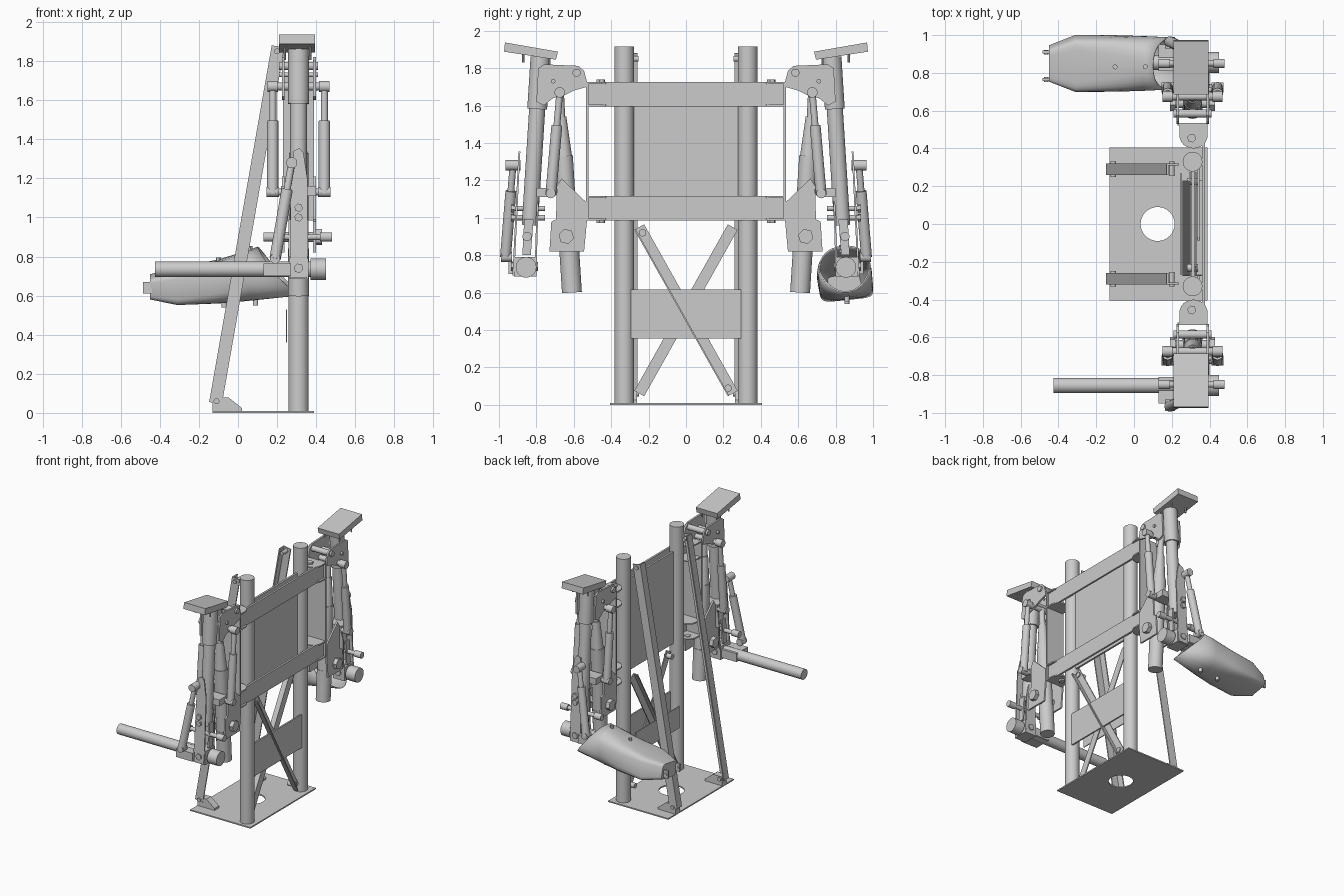
import bpy, bmesh, math
from mathutils import Vector as V

if "Cube" in bpy.data.objects:
    bpy.data.objects.remove(bpy.data.objects["Cube"])


def add_mesh(name, bm):
    bmesh.ops.recalc_face_normals(bm, faces=bm.faces)
    me = bpy.data.meshes.new(name)
    bm.to_mesh(me)
    bm.free()
    ob = bpy.data.objects.new(name, me)
    bpy.context.collection.objects.link(ob)
    return ob


def loft(name, rings, caps=True):
    bm = bmesh.new()
    vs = [[bm.verts.new(p) for p in r] for r in rings]
    n = len(rings[0])
    for a, b in zip(vs, vs[1:]):
        for i in range(n):
            bm.faces.new((a[i], a[(i + 1) % n], b[(i + 1) % n], b[i]))
    bm.faces.new(vs[0])
    if caps:
        bm.faces.new(vs[-1])
    return add_mesh(name, bm)


def prism(name, axis, prof, a, b):
    """Extrude a 2D profile along an axis from a to b."""
    put = {'x': lambda p, t: (t, p[0], p[1]),
           'y': lambda p, t: (p[0], t, p[1]),
           'z': lambda p, t: (p[0], p[1], t)}[axis]
    return loft(name, [[put(p, t) for p in prof] for t in (a, b)])


def box(name, x0, x1, y0, y1, z0, z1):
    return prism(name, 'z', [(x0, y0), (x1, y0), (x1, y1), (x0, y1)], z0, z1)


def beam(name, p, q, prof, side):
    """Sweep a profile between two points; profile axes are side and d x side."""
    p, q = V(p), V(q)
    u = V(side)
    w = (q - p).normalized().cross(u).normalized()
    return loft(name, [[e + u * a + w * b for a, b in prof] for e in (p, q)])


def rod(name, p, q, r, r2=None, n=24):
    p, q = V(p), V(q)
    d = (q - p).normalized()
    u = d.orthogonal().normalized()
    w = d.cross(u)
    ang = [2 * math.pi * i / n for i in range(n)]
    return loft(name, [[e + (u * math.cos(t) + w * math.sin(t)) * k for t in ang]
                       for e, k in ((p, r), (q, r if r2 is None else r2))])


def mix(p, q, t):
    return V(p).lerp(V(q), t)


# base plate with round hole
base = box("base_plate", -.13, .39, -.405, .405, 0, .01)
cut = rod("hole_cutter", (.125, 0, -.1), (.125, 0, .1), .09, n=32)
cut.hide_render = True
mod = base.modifiers.new("hole", 'BOOLEAN')
mod.operation, mod.object, mod.solver = 'DIFFERENCE', cut, 'EXACT'
bpy.context.view_layer.objects.active = base
bpy.ops.object.modifier_apply(modifier="hole")
bpy.data.objects.remove(cut)

# frame: cross beams, panels
for nm, z0, z1 in (("upper_beam", 1.595, 1.725), ("lower_beam", .985, 1.115)):
    box(nm, .36, .375, -.53, .53, z0, z1)
box("centre_panel", .305, .32, -.285, .285, 1.0, 1.72)
box("bottom_crossplate", .335, .347, -.3, .3, .355, .615)
box("rear_crossplate", .245, .252, -.27, .27, .36, .53)

# angle-iron X braces between the posts
for s in (-1, 1):
    a, b = V((.31 + s * .012, -s * .25, .95)), V((.31 + s * .012, s * .25, .06))
    beam("cross_brace", a, b, [(0, -.03), (.008 * s, -.03), (.008 * s, .022), (.04 * s, .022),
                               (.04 * s, .03), (0, .03)], (1, 0, 0))
for y, z in ((-.232, .92), (.225, .088)):
    rod("brace_bolt", (.28, y, z), (.34, y, z), .02, n=12)

for s in (-1, 1):
    def P(x, y, z):
        return V((x, s * y, z))

    def plate(name, prof, x0, x1):
        return prism(name, 'x', [(s * y, z) for y, z in prof], x0, x1)

    def sbox(name, x0, x1, y0, y1, z0, z1):
        return box(name, x0, x1, s * y0, s * y1, z0, z1)

    # post and leaning angle-iron stay with foot bracket
    rod("post", P(.31, .33, 0), P(.31, .33, 1.915), .052, n=32)
    angle = [(-.03, .033), (.03, .033), (.03, -.033), (.021, -.033), (.021, .024), (-.03, .024)]
    beam("rear_stay", P(-.115, .29, .05), P(.205, .29, 1.875), [(a, s * b) for a, b in angle], (0, s, 0))
    prism("foot_bracket", 'y', [(-.13, .01), (.02, .01), (.02, .025), (-.05, .08), (-.13, .08)],
          s * .262, s * .318)
    rod("foot_pin", P(-.11, .25, .06), P(-.11, .33, .06), .015, n=12)
    rod("stay_top_pin", P(.2, .255, 1.85), P(.2, .33, 1.85), .015, n=12)

    # hinge tabs and upright mounting plate
    arc = [(.315 + .075 * math.cos(t), .47 - .07 * math.sin(t))
           for t in [math.pi * i / 12 for i in range(13)]]
    tab = [(x, s * y) for x, y in arc + [(.24, .53), (.39, .53)]]
    for z in (.985, 1.105, 1.595, 1.715):
        prism("hinge_tab", 'z', tab, z, z + .01)
    for z0, z1 in ((.972, 1.0), (1.71, 1.738)):
        rod("hinge_bolt", P(.305, .455, z0), P(.305, .455, z1), .024, n=6)
    sbox("mounting_plate", .23, .39, .522, .534, .985, 1.725)

    # upper and lower arm brackets (plate pairs)
    up = [(.53, 1.7), (.53, 1.73), (.545, 1.785), (.575, 1.812), (.76, 1.82), (.79, 1.8),
          (.8, 1.62), (.76, 1.6), (.71, 1.64), (.65, 1.655), (.6, 1.68)]
    low = [(.53, 1.08), (.53, .98), (.545, .82), (.73, .82), (.72, .98), (.695, .99),
           (.69, 1.17), (.665, 1.21)]
    for x in (.225, .385):
        plate("upper_bracket", up, x, x + .013)
        plate("lower_bracket", low, x, x + .013)
    for y, z, r in ((.585, 1.775, .022), (.71, 1.73, .012)):
        rod("bracket_pin", P(.21, y, z), P(.41, y, z), r, n=12)
    rod("pivot_bolt", P(.2, .64, .9), P(.42, .64, .9), .025)
    for x in (.19, .4):
        rod("pivot_bolt_head", P(x, .64, .9), P(x + .03, .64, .9), .042, n=6)

    # main lift cylinder
    rod("lift_base", P(.31, .61, .6), P(.31, .625, .84), .053, n=32)
    rod("lift_body", P(.31, .625, .84), P(.31, .655, 1.33), .05, n=32)
    rod("lift_neck", P(.31, .655, 1.33), P(.31, .668, 1.54), .045, .028)
    rod("lift_rod", P(.31, .668, 1.54), P(.31, .675, 1.68), .022)

    # twin side cylinders with end bosses
    rod("side_cylinder_axle", P(.16, .675, 1.67), P(.46, .675, 1.67), .02)
    rod("side_cylinder_lower_axle", P(.15, .722, 1.13), P(.47, .722, 1.13), .018)
    for x in (.178, .442):
        a, b = P(x, .675, 1.67), P(x, .723, 1.12)
        rod("side_rod", a, mix(a, b, .35), .018)
        rod("side_cylinder", mix(a, b, .32), b, .029)
        rod("side_boss", P(x - .027, .675, 1.67), P(x + .027, .675, 1.67), .028)
        rod("side_lower_boss", P(x - .032, .723, 1.13), P(x + .032, .723, 1.13), .026)

    # upper arm column and sloping head block
    a, b = P(.31, .778, 1.86), P(.31, .835, .96)
    rod("column_sleeve", a, mix(a, b, .31), .053, n=32)
    rod("column_tube", mix(a, b, .3), b, .043, n=32)
    plate("head_block", [(.685, 1.888), (.968, 1.937), (.973, 1.888), (.695, 1.845)], .21, .395)
    for y in (.73, .87):
        for x in (.24, .37):
            rod("head_pin", P(x, y, 1.80 + (y - .7) * .17), P(x, y, 1.88), .006, n=8)
    sbox("cylinder_lug", .22, .4, .705, .8, 1.11, 1.16)

    # forearm link plates and their bolts
    link = [(.265, .69), (.35, .69), (.355, .75), (.355, 1.2), (.335, 1.33), (.315, 1.355),
            (.285, 1.34), (.275, 1.25), (.27, 1.1)]
    for y0, y1, top in ((.918, .886, 1.0), (.8, .788, .62)):
        loft("forearm_link", [[P(x, y0 + k + (y1 - y0) * (z - .69) / .66, .69 + (z - .69) * top)
                               for x, z in link] for k in (0, .01)])
    for z in (1.0, 1.05):
        rod("link_bolt", P(.31, .755, z), P(.31, .93, z), .014, n=12)
        rod("link_bolt_head", P(.31, .92, z), P(.31, .935, z), .022, n=6)
    rod("elbow_pin", P(.16, .85, .9), P(.44, .85, .9), .016, n=12)
    for x in (.13, .42):
        rod("elbow_nut", P(x, .85, .9), P(x + .06, .85, .9), .025, n=12)
    for x in (.265, .355):
        prism("elbow_clevis", 'x', [(s * y, z) for y, z in ((.815, .99), (.865, .99), (.875, .8), (.83, .8))],
              x - .006, x + .006)

    # outer tilt cylinder
    a, b = P(.275, .925, 1.28), P(.19, .965, .79)
    rod("tilt_rod", a, mix(a, b, .4), .018)
    rod("tilt_cylinder", mix(a, b, .28), b, .029)
    rod("tilt_top_boss", P(.275, .885, 1.28), P(.275, .965, 1.28), .028)
    rod("tilt_lower_boss", P(.19, .93, .79), P(.19, .99, .79), .026)

    # wrist block, boss and tool tube
    sbox("wrist_block", .26, .36, .8, .92, .685, .79)
    sbox("wrist_lug", .13, .27, .81, .95, .70, .765)
    rod("wrist_pin", P(.31, .79, .74), P(.31, .935, .74), .025, n=6)
    rod("wrist_boss", P(.37, .855, .735), P(.45, .855, .735), .055, n=32)
    rod("tool_tube", P(-.425 if s < 0 else .0, .855, .735), P(.38, .855, .735), .04, n=32)

# hollow scoop-mouthed pod on the +y arm: (x, half width, z bottom, z top, squareness)
rings = []
for x, hw, zb, zt, n in ((-.45, .088, .59, .7, 6), (-.31, .143, .56, .735, 6), (-.1, .145, .565, .78, 3.6),
                         (.05, .143, .575, .83, 2.6), (None, .138, .6, .85, 2.2)):
    ring = []
    for i in range(28):
        t = 2 * math.pi * i / 28
        c, d = math.cos(t), math.sin(t)
        u = math.copysign(abs(c) ** (2 / n), c)
        v = math.copysign(abs(d) ** (2 / n), d)
        px = x
        if x is None:  # slanted mouth with a narrowing lower lip
            px = .19 + .12 * max(0, -v) - .09 * max(0, v)
            u *= 1 - .25 * max(0, -v)
        ring.append((px, .85 + hw * u - .015 * v, (zb + zt) / 2 + (zt - zb) / 2 * v + .015 * u))
    rings.append(ring)
pod = loft("pod_shell", rings, caps=False)
sol = pod.modifiers.new("wall", 'SOLIDIFY')
sol.thickness, sol.offset = .008, -1

# pod end lugs and bolts
for y in (.765, .91):
    box("pod_lug", -.485, -.44, y - .008, y + .008, .61, .67)
    rod("pod_lug_pin", (-.465, y - .012, .64), (-.465, y + .012, .64), .012, n=12)
for x, zt, zb in ((-.1, .785, .56), (.06, .845, .57)):
    rod("pod_top_bolt", (x, .832, zt - .03), (x, .832, zt + .01), .014, n=6)
    rod("pod_bottom_bolt", (x + .03, .86, zb - .02), (x + .03, .86, zb + .03), .014, n=12)

# smooth curved faces, keep edges sharp
bpy.ops.object.select_all(action='SELECT')
bpy.context.view_layer.objects.active = pod
bpy.ops.object.shade_smooth_by_angle(angle=math.radians(32))
